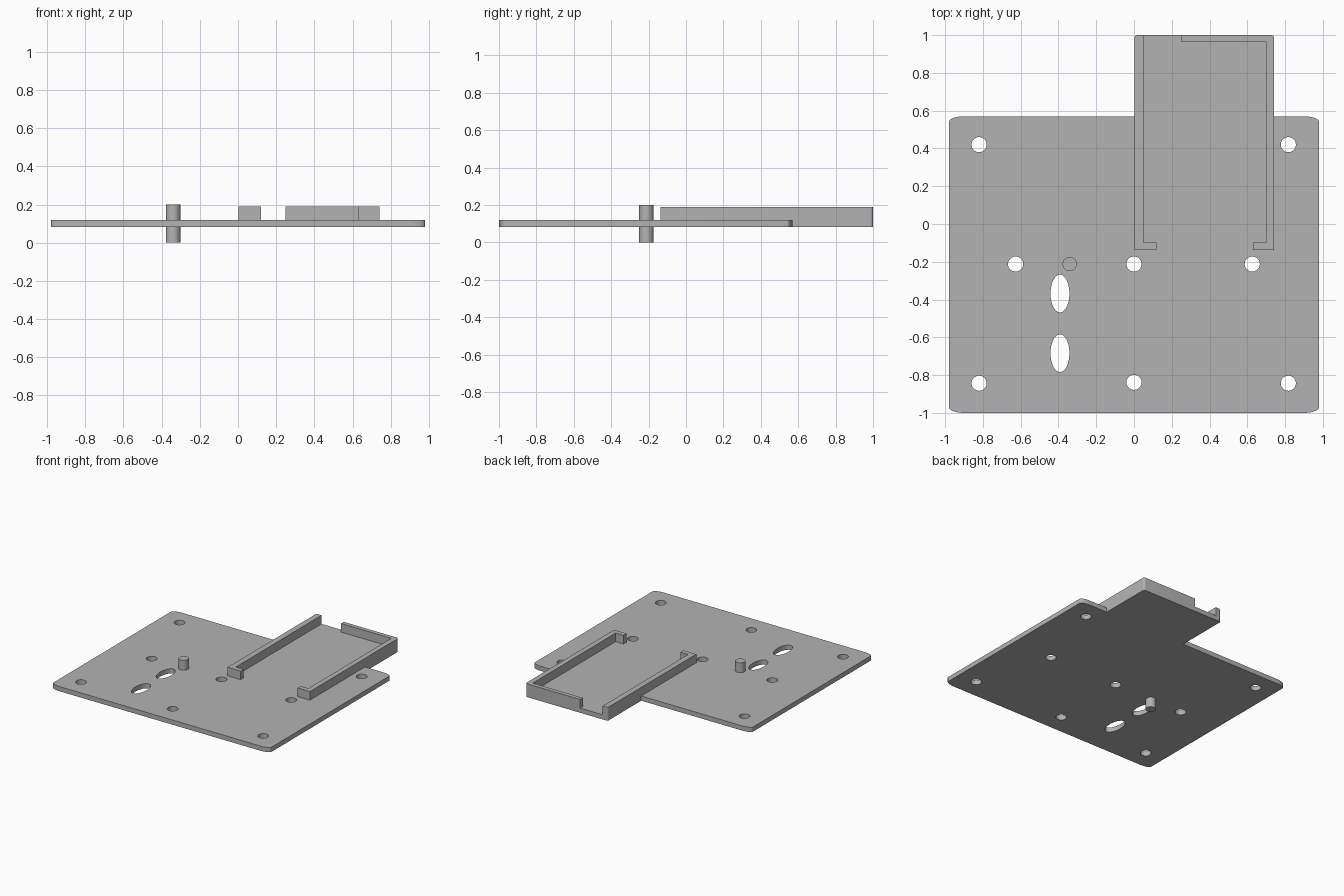
import bpy, bmesh, math

if "Cube" in bpy.data.objects:
    bpy.data.objects.remove(bpy.data.objects["Cube"])

gray = bpy.data.materials.new("light gray")
gray.diffuse_color = (0.45, 0.45, 0.45, 1)
gray.use_nodes = True
gray.node_tree.nodes["Principled BSDF"].inputs["Base Color"].default_value = gray.diffuse_color


def arc(cx, cy, rx, ry, start, end, n):
    """Points on an elliptical arc, angles in degrees."""
    return [(cx + rx * math.cos(math.radians(start + (end - start) * i / n)),
             cy + ry * math.sin(math.radians(start + (end - start) * i / n)))
            for i in range(n + 1)]


def ellipse(cx, cy, rx, ry, n=40):
    return arc(cx, cy, rx, ry, 0, 360, n)[:-1]


def slab(name, loops, z0, z1):
    """Extrude an outline (first loop) with holes (other loops)."""
    bm = bmesh.new()
    edges = []
    for loop in loops:
        vs = [bm.verts.new((x, y, z0)) for x, y in loop]
        edges += [bm.edges.new((vs[i - 1], vs[i])) for i in range(len(vs))]
    bmesh.ops.triangle_fill(bm, edges=edges, use_beauty=True, normal=(0, 0, 1))
    res = bmesh.ops.extrude_face_region(bm, geom=bm.faces[:], use_keep_orig=True)
    top = [g for g in res["geom"] if isinstance(g, bmesh.types.BMVert)]
    bmesh.ops.translate(bm, vec=(0, 0, z1 - z0), verts=top)
    bmesh.ops.recalc_face_normals(bm, faces=bm.faces[:])
    me = bpy.data.meshes.new(name)
    bm.to_mesh(me)
    bm.free()
    me.materials.append(gray)
    ob = bpy.data.objects.new(name, me)
    bpy.context.collection.objects.link(ob)
    bpy.context.view_layer.objects.active = ob
    ob.select_set(True)
    bpy.ops.object.shade_smooth_by_angle(angle=math.radians(30))
    ob.select_set(False)
    return ob


# Dimensions
X, Y0, Y1 = 0.98, -1.0, 0.57          # plate extent
RX, RY = 0.08, 0.03                   # plate corner radii
TL, TR, TF, TB, R = 0.003, 0.742, -0.137, 1.0, 0.015   # tray extent
Z0, Z1, ZW = 0.082, 0.12, 0.19        # plate bottom, plate top, wall top

tray_right_corner = arc(TR - R, TB - R, R, R, 0, 90, 6)
tray_left_corner = arc(TL + R, TB - R, R, R, 90, 180, 6)

# Base plate with the tray floor as a tongue at the back
outline = (arc(-X + RX, Y0 + RY, RX, RY, 180, 270, 10)
           + arc(X - RX, Y0 + RY, RX, RY, 270, 360, 10)
           + arc(X - RX, Y1 - RY, RX, RY, 0, 90, 10)
           + [(TR, Y1)] + tray_right_corner + tray_left_corner + [(TL, Y1)]
           + arc(-X + RX, Y1 - RY, RX, RY, 90, 180, 10))
screw_holes = [(-0.82, 0.42), (0.817, 0.42), (-0.82, -0.843), (0.817, -0.843),
               (-0.627, -0.212), (0, -0.212), (0.626, -0.212), (0, -0.838)]
holes = [ellipse(x, y, 0.04, 0.04) for x, y in screw_holes]
holes += [ellipse(-0.392, y, 0.05, 0.1) for y in (-0.368, -0.684)]
slab("base_plate", [outline] + holes, Z0, Z1)

# Tray walls with front lips
slab("tray_left_wall", [[(TL, TF), (0.12, TF), (0.12, -0.098), (0.05, -0.098),
                         (0.05, TB)] + tray_left_corner], Z1, ZW)
slab("tray_right_wall", [[(0.63, TF), (TR, TF)] + tray_right_corner
                         + [(0.25, TB), (0.25, 0.966), (0.7, 0.966),
                            (0.7, -0.098), (0.63, -0.098)]], Z1, ZW)

# Peg through the plate
slab("peg", [ellipse(-0.34, -0.212, 0.038, 0.038)], 0, 0.2)
